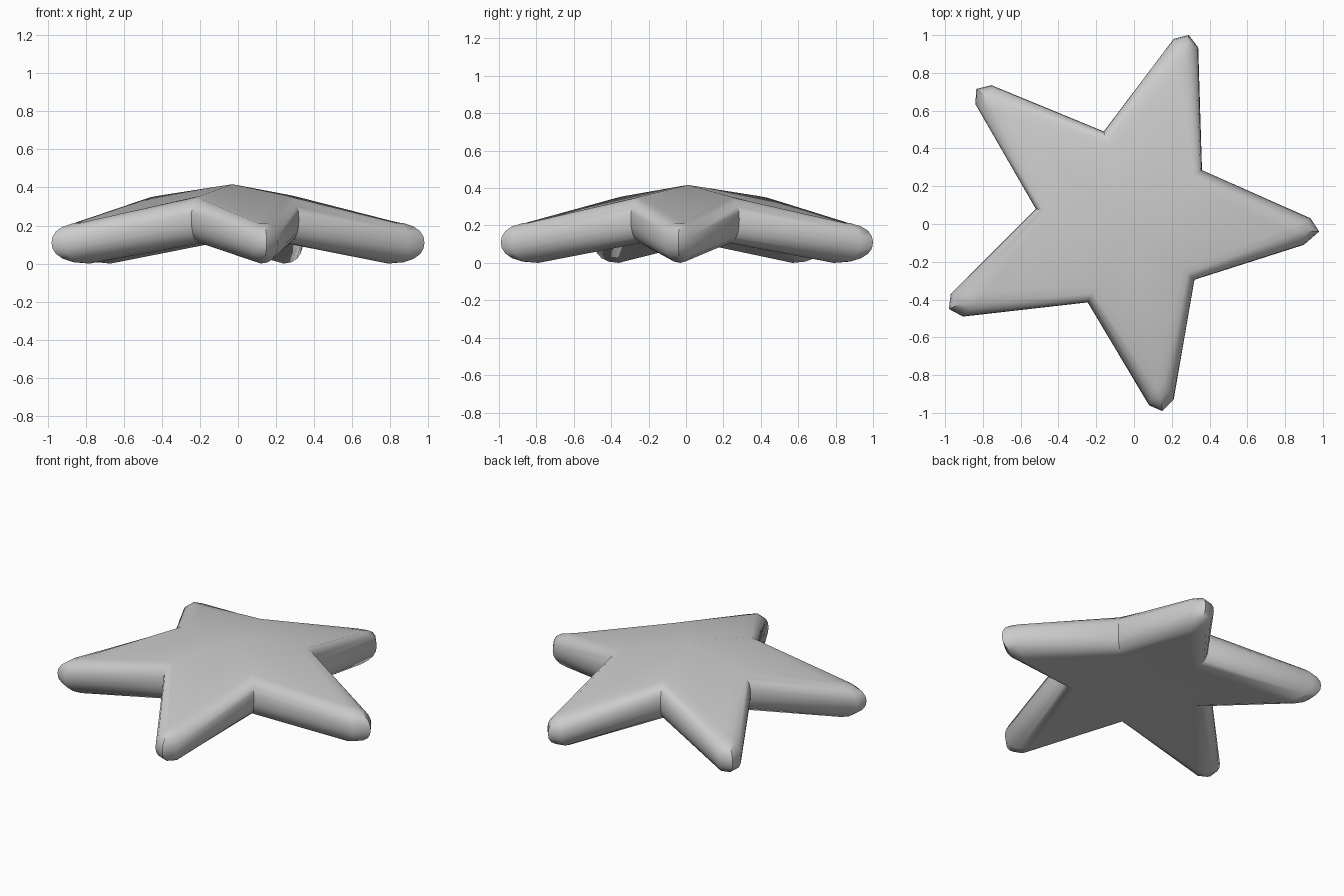
import bpy, bmesh, math

if "Cube" in bpy.data.objects:
    bpy.data.objects.remove(bpy.data.objects["Cube"])

# per arm: three points round the blunt tip (counter-clockwise), core tip, then next valley
arms = [
    ([(0.90, -0.11), (0.98, -0.04), (0.935, 0.03)], (0.79, -0.03), (0.36, 0.285)),
    ([(0.34, 0.935), (0.29, 1.0), (0.21, 0.98)], (0.24, 0.79), (-0.16, 0.49)),
    ([(-0.755, 0.735), (-0.835, 0.715), (-0.84, 0.635)], (-0.67, 0.57), (-0.52, 0.08)),
    ([(-0.97, -0.37), (-0.98, -0.45), (-0.905, -0.49)], (-0.78, -0.36), (-0.245, -0.415)),
    ([(0.08, -0.96), (0.15, -0.99), (0.21, -0.93)], (0.12, -0.79), (0.32, -0.295)),
]
CENTRE = (-0.03, 0.01)
TIP_MID, TIP_H = 0.113, 0.11
VAL_MID, VAL_H = 0.235, 0.125

# outline points: (outer xy, core xy, middle height, half thickness)
pts = []
for tip, core, valley in arms:
    for p in tip:
        pts.append((p, core, TIP_MID, TIP_H))
    inner = tuple(0.80 * v for v in valley)
    pts.append((valley, inner, VAL_MID, VAL_H))


def power(v, e=0.88):
    return math.copysign(abs(v) ** e, v)


# rounded rim swept round the star outline
bm = bmesh.new()
rings = []
for deg in (-90, -68, -48, -30, -14, 0, 14, 30, 48, 68, 90):
    a = math.radians(deg)
    c, s = power(max(0.0, math.cos(a))), power(math.sin(a))
    ring = []
    for (ox, oy), (ix, iy), mid, h in pts:
        ring.append(bm.verts.new((ix + (ox - ix) * c, iy + (oy - iy) * c, mid + h * s)))
    rings.append(ring)
n = len(pts)
for lo, hi in zip(rings, rings[1:]):
    for i in range(n):
        j = (i + 1) % n
        bm.faces.new((lo[i], lo[j], hi[j], hi[i]))

# domed top and hollow underside fan out from the centre
top = bm.verts.new((*CENTRE, 0.42))
bottom = bm.verts.new((*CENTRE, 0.165))
for i in range(n):
    j = (i + 1) % n
    bm.faces.new((top, rings[-1][i], rings[-1][j]))
    bm.faces.new((bottom, rings[0][j], rings[0][i]))
bmesh.ops.remove_doubles(bm, verts=bm.verts, dist=0.0005)
bmesh.ops.recalc_face_normals(bm, faces=bm.faces)

# rest the lowest point on the ground
low = min(v.co.z for v in bm.verts)
for v in bm.verts:
    v.co.z -= low

mesh = bpy.data.meshes.new("star_body")
bm.to_mesh(mesh)
bm.free()
star = bpy.data.objects.new("star_body", mesh)
bpy.context.collection.objects.link(star)
bpy.context.view_layer.objects.active = star
star.select_set(True)
bpy.ops.object.shade_smooth_by_angle(angle=math.radians(40))
